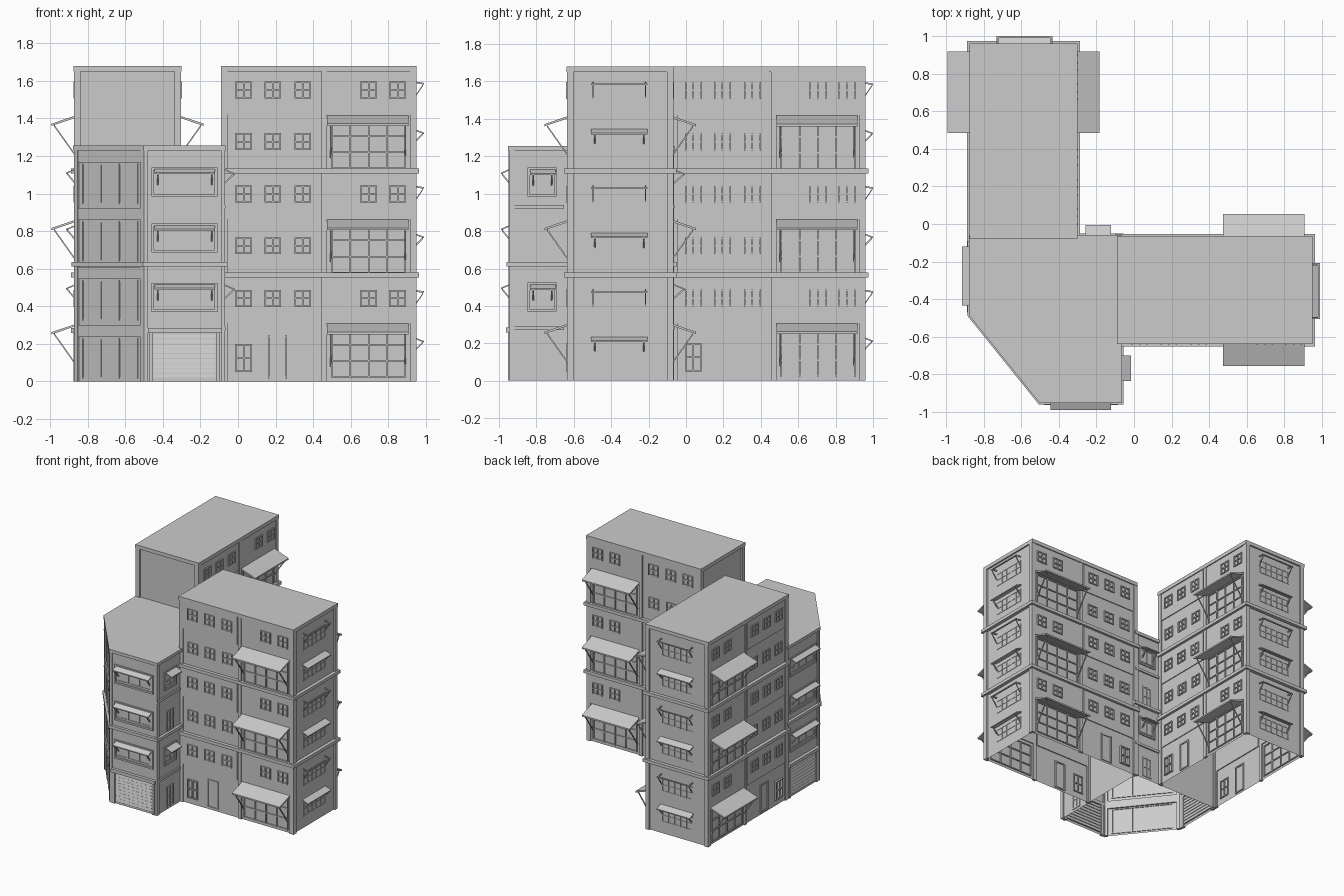
import bpy, bmesh, math
from mathutils import Matrix, Vector

cube = bpy.data.objects.get("Cube")
if cube:
    bpy.data.objects.remove(cube, do_unlink=True)

GREY = (0.6, 0.6, 0.6, 1)
mat = bpy.data.materials.new("concrete_grey")
mat.use_nodes = True
mat.diffuse_color = GREY
bsdf = mat.node_tree.nodes["Principled BSDF"]
bsdf.inputs["Base Color"].default_value = GREY
bsdf.inputs["Roughness"].default_value = 0.9

parts = {}


def T(x, y, z=0):
    return Matrix.Translation((x, y, z))


def R(deg):
    return Matrix.Rotation(math.radians(deg), 4, 'Z')


def extrude(name, M, base, offset, rim=0, floor=True):
    """Extrude a flat polygon; rim sinks the top inside a parapet."""
    bm = parts.setdefault(name, bmesh.new())
    low = [bm.verts.new(M @ Vector(p)) for p in base]
    high = [bm.verts.new(M @ (Vector(p) + Vector(offset))) for p in base]
    faces = [bm.faces.new(high)]
    n = len(low)
    for i in range(n):
        j = (i + 1) % n
        faces.append(bm.faces.new((low[i], low[j], high[j], high[i])))
    if floor:
        faces.append(bm.faces.new(low[::-1]))
    if M.determinant() < 0:
        bmesh.ops.reverse_faces(bm, faces=faces)
    if rim:
        bmesh.ops.inset_individual(bm, faces=faces[:1], thickness=rim, depth=-0.02)


# Facade space: u runs along the wall, d points out of it, z is up
def box(name, M, u0, u1, d0, d1, z0, z1, **kw):
    base = [(u0, -d1, z0), (u1, -d1, z0), (u1, -d0, z0), (u0, -d0, z0)]
    extrude(name, M, base, (0, 0, z1 - z0), **kw)


def profile(name, M, pts, u0, u1):
    extrude(name, M, [(u0, -d, z) for d, z in reversed(pts)], (u1 - u0, 0, 0))


def strut(name, M, a, b, u, w=0.008):
    (d0, z0), (d1, z1) = a, b
    profile(name, M, [(d0, z0), (d1, z1), (d1, z1 + w * 1.5), (d0, z0 + w * 1.5)], u - w / 2, u + w / 2)


def lattice(name, M, u0, u1, z0, z1, cols=2, rows=2, w=0.008, d=0.004, back=-0.014):
    """Window frame with evenly spaced mullions."""
    for i in range(cols + 1):
        u = u0 + (u1 - u0 - w) * i / cols
        box(name, M, u, u + w, back, d, z0, z1)
    for i in range(rows + 1):
        z = z0 + (z1 - z0 - w) * i / rows
        box(name, M, u0, u1, back, d - 0.001, z, z + w)


def awning(name, M, u0, u1, z, out, drop, foot, t=0.012):
    """Sloping sheet with a strut at each end."""
    profile(name, M, [(-0.012, z - t), (out, z - drop - t), (out, z - drop), (-0.012, z)], u0, u1)
    for u in (u0 + 0.018, u1 - 0.018):
        strut(name + "_strut", M, (-0.012, foot), (out * 0.88, z - drop - t - 0.004), u)


# ---- Long wings ----
LENGTH, HALF, STOREY = 1.04, 0.285, 0.555


def wing(label, W):
    box(label + "_walls", W, 0.012, LENGTH - 0.012, 0.012 - HALF, HALF - 0.012, 0, 1.655, floor=False)
    box(label + "_parapet", W, 0, LENGTH, -HALF - 0.003, HALF + 0.003, 1.65, 1.68, rim=0.04)
    for k in (1, 2):
        z = 0.01 + k * STOREY
        box(label + "_ledges", W, -0.012, LENGTH + 0.015, -HALF - 0.015, HALF + 0.015, z - 0.012, z + 0.014)
    flip = Matrix.Diagonal((1, -1, 1, 1))
    for M in (W @ T(0, -HALF), W @ flip @ T(0, -HALF)):
        long_side(label, M)
    far_end, near_end = W @ T(LENGTH, 0) @ R(90), W @ R(-90)
    for M in (far_end, near_end):
        for u in (-HALF, HALF - 0.035):
            box(label + "_pillars", M, u, u + 0.035, -0.02, 0, 0, 1.655)
    # End windows, an open frame above and a sheet awning below
    for k in range(3):
        b = 0.015 + k * STOREY
        for top in (b + 0.205, b + 0.455):
            lattice(label + "_end_windows", far_end, -0.14, 0.14, top - 0.125, top - 0.02, 5, 2, 0.006, -0.008)
        awning(label + "_end_awnings", far_end, -0.155, 0.145, b + 0.22, 0.04, 0.02, b + 0.14, 0.008)
        z = b + 0.46
        box(label + "_end_frames", far_end, -0.155, 0.145, 0.03, 0.04, z - 0.003, z + 0.005)
        for u in (-0.145, 0.135):
            strut(label + "_end_frames", far_end, (-0.012, z + 0.004), (0.036, z - 0.004), u, 0.006)
            strut(label + "_end_frames", far_end, (-0.012, z - 0.08), (0.036, z - 0.01), u, 0.006)


def long_side(label, M):
    for u, w in ((0, 0.035), (0.535, 0.03), (LENGTH - 0.035, 0.035)):
        box(label + "_pillars", M, u, u + w, -0.02, 0, 0, 1.655)
    for k in range(3):
        b = 0.015 + k * STOREY
        # Upper wall strips and windows
        box(label + "_upper_panels", M, 0.035, 0.525, -0.02, -0.005, b + 0.295, b + 0.545)
        box(label + "_upper_panels", M, 0.565, LENGTH - 0.035, -0.02, -0.005, b + 0.295, b + 0.545)
        for u in (0.12, 0.275, 0.435, 0.785, 0.94):
            lattice(label + "_windows", M, u - 0.045, u + 0.045, b + 0.382, b + 0.472)
        # Lower bay: door and window on the ground, windows above
        if k == 0:
            lattice(label + "_windows", M, 0.075, 0.165, b + 0.035, b + 0.185, back=-0.02)
            lattice(label + "_doors", M, 0.25, 0.35, b, b + 0.23, 1, 1, 0.01, -0.004, -0.02)
        else:
            for u in (0.12, 0.275, 0.435):
                lattice(label + "_windows", M, u - 0.045, u + 0.045, b + 0.107, b + 0.197, d=-0.003)
        # Shopfront under the large awning
        lattice(label + "_shopfronts", M, 0.585, 0.985, b + 0.005, b + 0.27, 4, 3, 0.008, -0.003, -0.02)
        awning(label + "_awnings", M, 0.565, 0.998, b + 0.292, 0.12, 0.045, b + 0.065)


wing("east_wing", T(-0.09, -0.352))
wing("north_wing", T(-0.588, -0.08) @ R(90))

# ---- Corner block ----
PLAN = [Vector(p) for p in ((-0.872, -0.065), (-0.872, -0.485), (-0.5, -0.947), (-0.07, -0.947), (-0.07, -0.065))]
I = Matrix.Identity(4)


def slab(name, grow, z0, z1, **kw):
    """Corner plan grown outward by a set distance."""
    pts = []
    for i, p in enumerate(PLAN):
        a, c = (p - PLAN[i - 1]).normalized(), (PLAN[(i + 1) % len(PLAN)] - p).normalized()
        n, m = Vector((a.y, -a.x)), Vector((c.y, -c.x))
        q = p + grow * (n + m) / (1 + n.dot(m))
        pts.append((q.x, q.y, z0))
    extrude(name, I, pts, (0, 0, z1 - z0), **kw)


slab("corner_walls", -0.008, 0, 1.24, floor=False)
slab("corner_parapet", 0.006, 1.23, 1.255, rim=0.045)
slab("corner_ledge", 0.014, 0.612, 0.636)


def corner_side(i):
    """Facade matrix and length of one side of the corner block."""
    p, q = PLAN[i], PLAN[(i + 1) % len(PLAN)]
    e = q - p
    return T(p.x, p.y) @ R(math.degrees(math.atan2(e.y, e.x))), e.length


# Wide street sides: shutter below, three awning windows above
for i in (0, 2):
    M, L = corner_side(i)
    for u in (0, L - 0.02):
        box("corner_pillars", M, u, u + 0.02, -0.02, 0, 0, 1.235)
    for z in (0.525, 0.84, 1.14):
        u0, u1 = 0.04, L - 0.04
        lattice("corner_window_frames", M, u0, u1, z - 0.155, z, 1, 1, 0.014, 0.002)
        lattice("corner_windows", M, u0 + 0.02, u1 - 0.02, z - 0.13, z - 0.02, 3, 1, 0.006, -0.003)
        awning("corner_awnings", M, u0 + 0.015, u1 - 0.012, z - 0.004, 0.043, 0.024, z - 0.1, 0.008)
    box("shutter_lintels", M, 0.02, L - 0.015, -0.02, 0.016, 0.258, 0.285)
    for u in (0.025, L - 0.045):
        box("shutter_posts", M, u, u + 0.02, -0.02, 0.004, 0, 0.26)
    for k in range(9):
        z = 0.02 + k * 0.026
        profile("shutter_slats", M, [(-0.02, z), (0, z), (-0.006, z + 0.022), (-0.02, z + 0.022)], 0.05, L - 0.05)

# Angled entrance side: framed panels on four floors
M, L = corner_side(1)
for u in (0, L - 0.03):
    box("entrance_pillars", M, u, u + 0.03, -0.02, 0.002, 0, 1.235)
for z in (0.015, 0.325, 0.638, 0.945):
    box("entrance_beams", M, 0.03, L - 0.03, -0.02, 0, z + 0.22, z + 0.285)
    lattice("entrance_doors", M, 0.06, L - 0.06, z, z + 0.215, 3, 1, 0.008, -0.003)

# Narrow inner sides: awning windows alternate with doors
for i, u0, out in ((3, 0.1, 0.053), (4, 0.04, 0.06)):
    M, L = corner_side(i)
    box("corner_pillars", M, 0, 0.03, -0.02, 0, 0, 1.235)
    span = 0.295 if i == 3 else 0.235
    for z in (0.27, 0.92):
        box("inner_ledges", M, 0, span, -0.02, 0.003, z, z + 0.02)
    for z in (0.525, 1.14):
        lattice("inner_window_frames", M, u0, u0 + 0.155, z - 0.155, z, 1, 1, 0.012, 0.002)
        lattice("inner_windows", M, u0 + 0.018, u0 + 0.137, z - 0.13, z - 0.02, 2, 1, 0.006, -0.003)
        awning("inner_awnings", M, u0 + 0.012, u0 + 0.148, z - 0.004, out, 0.028, z - 0.1, 0.008)
    for z in (0.02, 0.638):
        lattice("inner_doors", M, u0 + 0.035, u0 + 0.12, z, z + 0.165, 2, 2, 0.01, -0.002)

# ---- Create the objects ----
for name, bm in parts.items():
    bmesh.ops.recalc_face_normals(bm, faces=bm.faces)
    mesh = bpy.data.meshes.new(name)
    bm.to_mesh(mesh)
    bm.free()
    mesh.materials.append(mat)
    bpy.context.collection.objects.link(bpy.data.objects.new(name, mesh))
